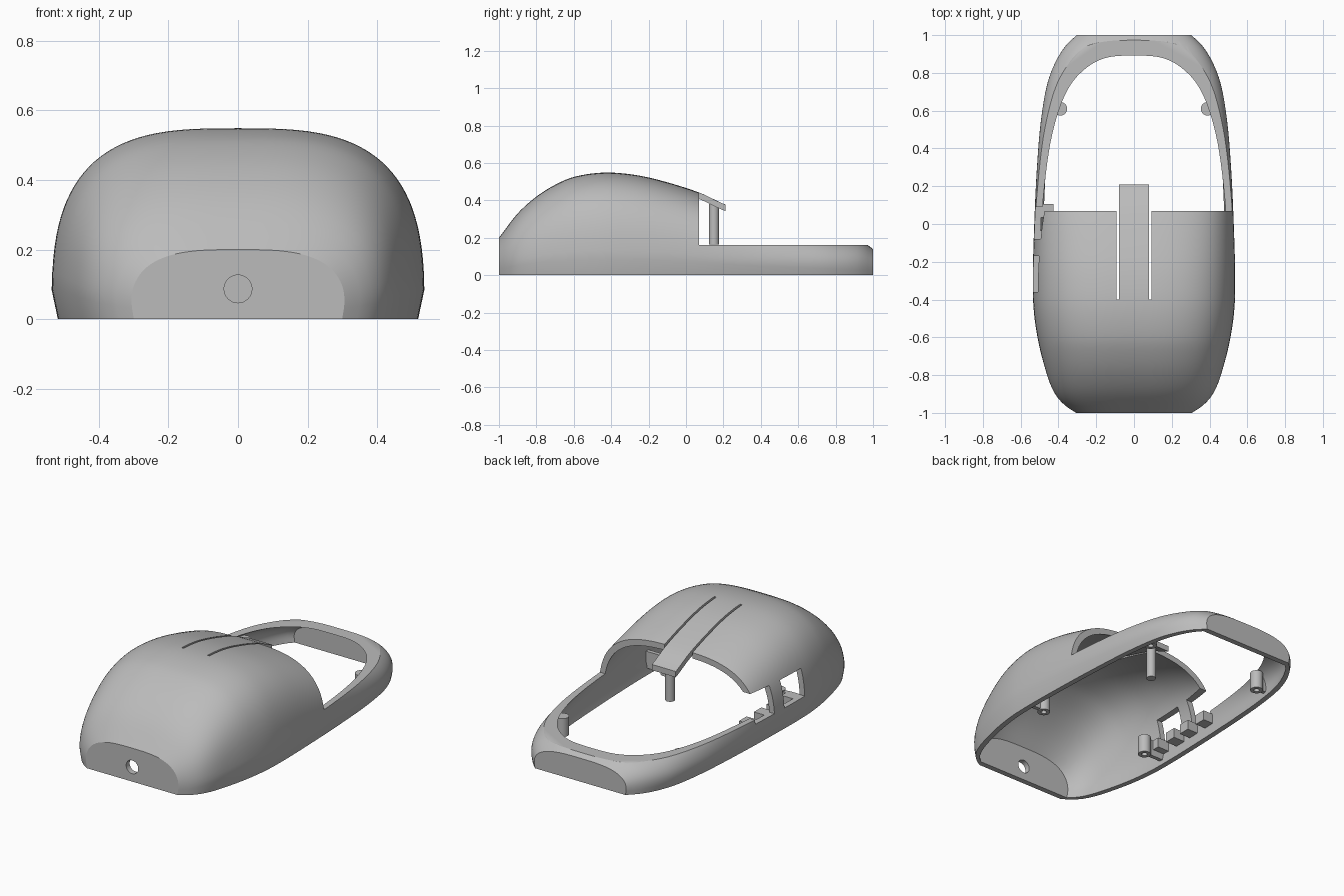
import bpy, bmesh, math
from mathutils import Matrix, Vector

cube = bpy.data.objects.get("Cube")
if cube:
    bpy.data.objects.remove(cube, do_unlink=True)

grey = bpy.data.materials.new("plain_grey")
grey.use_nodes = True
colour = (0.5, 0.5, 0.5, 1)
grey.diffuse_color = colour
grey.node_tree.nodes["Principled BSDF"].inputs["Base Color"].default_value = colour

WALL = 0.033
# (y, half width) of the plan outline and (y, height) of the top profile
WIDTH = [(-1, .31), (-.96, .37), (-.9, .42), (-.8, .462), (-.6, .512), (-.4, .535), (0, .53),
         (.4, .51), (.6, .49), (.75, .462), (.86, .42), (.94, .37), (1, .31)]
HEIGHT = [(-1, .2), (-.9, .33), (-.8, .42), (-.7, .483), (-.6, .525), (-.45, .548), (-.3, .54),
          (-.15, .51), (.07, .442), (.21, .378), (.5, .285), (.8, .215), (.94, .18), (1, .14)]


def curve(points, y):
    """Smooth curve through the points (cubic Hermite)."""
    def slope(i):
        a, b = points[max(i - 1, 0)], points[min(i + 1, len(points) - 1)]
        return (b[1] - a[1]) / (b[0] - a[0])
    i = 0
    while i < len(points) - 2 and y > points[i + 1][0]:
        i += 1
    (y0, v0), (y1, v1) = points[i], points[i + 1]
    d = y1 - y0
    t = (y - y0) / d
    return ((1 + 2 * t) * (1 - t) ** 2 * v0 + t * (1 - t) ** 2 * d * slope(i)
            + t * t * (3 - 2 * t) * v1 + t * t * (t - 1) * d * slope(i + 1))


def make(name, bm):
    bmesh.ops.recalc_face_normals(bm, faces=bm.faces)
    mesh = bpy.data.meshes.new(name)
    bm.to_mesh(mesh)
    bm.free()
    ob = bpy.data.objects.new(name, mesh)
    bpy.context.collection.objects.link(ob)
    mesh.materials.append(grey)
    return ob


def body(name, inset, floor):
    """Closed solid lofted along y from arched sections."""
    bm = bmesh.new()
    rings = []
    steps, arc = 72, 56
    for j in range(steps + 1):
        y = (2 * j / steps - 1) * (1 - inset)
        w = curve(WIDTH, y) - inset
        h = curve(HEIGHT, y) - inset * 1.05
        ring = []
        for k in range(arc + 1):
            a = math.pi * k / arc
            c, s = math.cos(a), max(math.sin(a), 0)
            x = math.copysign(w * abs(c) ** (2 / 3.1), c)
            z = h * s ** (2 / 3.1) if 0 < k < arc else 0
            x *= 1 - .035 * max(0, 1 - z / .1) ** 2
            ring.append((x, y, z))
        if floor < 0:
            ring = [(ring[0][0], y, floor)] + ring + [(ring[-1][0], y, floor)]
        rings.append([bm.verts.new(p) for p in ring])
    n = len(rings[0])
    for r, q in zip(rings, rings[1:]):
        for k in range(n):
            m = (k + 1) % n
            bm.faces.new((r[k], r[m], q[m], q[k]))
    bm.faces.new(rings[0])
    bm.faces.new(rings[-1])
    return make(name, bm)


def box(name, x0, x1, y0, y1, z0, z1):
    bm = bmesh.new()
    mat = (Matrix.Translation(((x0 + x1) / 2, (y0 + y1) / 2, (z0 + z1) / 2))
           @ Matrix.Diagonal((x1 - x0, y1 - y0, z1 - z0, 1)))
    bmesh.ops.create_cube(bm, size=1, matrix=mat)
    return make(name, bm)


def smooth(ob):
    bpy.ops.object.select_all(action='DESELECT')
    ob.select_set(True)
    bpy.context.view_layer.objects.active = ob
    bpy.ops.object.shade_smooth_by_angle(angle=math.radians(30))


def post(name, x, y, z0, z1, r, bore=0.0):
    """Round post, with a blind hole in its lower end if bore is given."""
    profile = [(0, z1), (r, z1), (r, z0)]
    if bore:
        profile += [(bore, z0), (bore, z1 - .02), (0, z1 - .02)]
    else:
        profile.append((0, z0))
    bm = bmesh.new()
    vs = [bm.verts.new((x + a, y, z)) for a, z in profile]
    es = [bm.edges.new(p) for p in zip(vs, vs[1:])]
    bmesh.ops.spin(bm, geom=vs + es, cent=(x, y, 0), axis=(0, 0, 1),
                   angle=math.tau, steps=28, use_merge=True)
    bmesh.ops.remove_doubles(bm, verts=bm.verts, dist=1e-5)
    smooth(make(name, bm))


def cut(target, cutter):
    mod = target.modifiers.new("cut", 'BOOLEAN')
    mod.operation = 'DIFFERENCE'
    mod.solver = 'EXACT'
    mod.object = cutter
    bpy.context.view_layer.objects.active = target
    bpy.ops.object.modifier_apply(modifier=mod.name)
    bpy.data.objects.remove(cutter, do_unlink=True)


# Hollow shell
shell = body("shell", 0, 0)
cut(shell, body("cavity", WALL, -.1))

# Open rear deck, leaving the middle tongue
for s in (-1, 1):
    x0, x1 = sorted((s * .079, s * .8))
    cut(shell, box("deck_cut", x0, x1, .07, 1.2, .16, .8))
    x0, x1 = sorted((s * .079, s * .092))
    cut(shell, box("slot_cut", x0, x1, -.4, .09, .3, .8))
cut(shell, box("tongue_end_cut", -.1, .1, .21, 1.2, .16, .8))

# Side button openings
cut(shell, box("open_notch_cut", -.7, -.42, -.08, .09, .135, .295))
cut(shell, box("window_cut", -.7, -.42, -.36, -.17, .135, .295))

# Cable hole in the front
bm = bmesh.new()
bmesh.ops.create_cone(bm, cap_ends=True, segments=32, radius1=.04, radius2=.04, depth=.3,
                      matrix=Matrix.Translation((0, -1, .087)) @ Matrix.Rotation(math.pi / 2, 4, 'X'))
cut(shell, make("cable_hole_cut", bm))
smooth(shell)

# Screw posts with ribs to the wall
for s, side in ((-1, "right"), (1, "left")):
    for place, x, y, wall_x in (("rear", .39, .61, .452), ("front", .37, -.35, .505)):
        post(f"{place}_{side}_screw_post", s * x, y, .03, .14, .036, .016)
        x0, x1 = sorted((s * (x + .03), s * wall_x))
        box(f"{place}_{side}_rib", x0, x1, y - .012, y + .012, .035, .135)

# Plunger under the tongue
post("tongue_plunger", 0, .15, .165, .38, .027)

# Small button mounts beside the openings
for i, y in enumerate((.07, -.07, -.19, -.33)):
    box(f"button_mount_{i + 1}", -.505, -.425, y - .035, y + .035, .075, .135)
